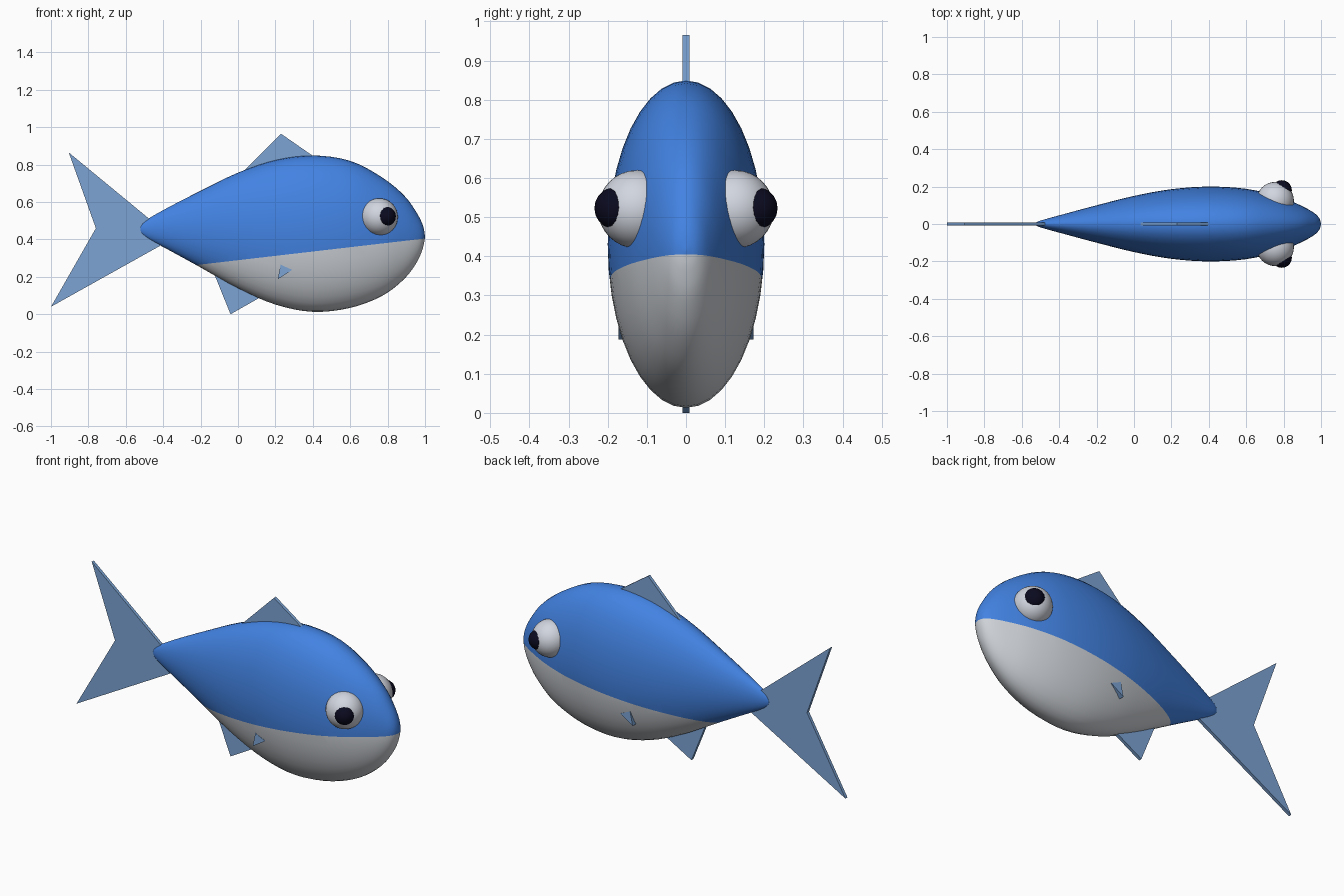
import bpy, bmesh, math
from mathutils import Vector

if "Cube" in bpy.data.objects:
    bpy.data.objects.remove(bpy.data.objects["Cube"])


def material(name, rgb):
    m = bpy.data.materials.new(name)
    m.diffuse_color = (*rgb, 1)
    m.use_nodes = True
    m.node_tree.nodes["Principled BSDF"].inputs["Base Color"].default_value = m.diffuse_color
    return m


BLUE = material("body blue", (0.055, 0.225, 0.76))
BELLY = material("belly grey", (0.62, 0.65, 0.69))
FIN = material("fin blue", (0.20, 0.37, 0.66))
WHITE = material("eye white", (0.64, 0.67, 0.74))
BLACK = material("pupil black", (0.003, 0.003, 0.014))


def finish(name, bm, mats, angle):
    bmesh.ops.recalc_face_normals(bm, faces=bm.faces[:])
    me = bpy.data.meshes.new(name)
    bm.to_mesh(me)
    bm.free()
    ob = bpy.data.objects.new(name, me)
    bpy.context.collection.objects.link(ob)
    for m in mats:
        me.materials.append(m)
    if angle:
        bpy.ops.object.select_all(action='DESELECT')
        ob.select_set(True)
        bpy.context.view_layer.objects.active = ob
        bpy.ops.object.shade_smooth_by_angle(angle=math.radians(angle))
    return ob


def spline(rows, steps):
    """Smooth curve through the given rows."""
    p = [Vector(r) for r in rows]
    p = [p[0] * 2 - p[1]] + p + [p[-1] * 2 - p[-2]]
    out = []
    for i in range(1, len(p) - 2):
        a, b, c, d = p[i - 1:i + 3]
        for k in range(steps):
            t = k / steps
            out.append(0.5 * (2 * b + (c - a) * t + (2 * a - 5 * b + 4 * c - d) * t**2
                              + (3 * b - a - 3 * c + d) * t**3))
    return out + [p[-2]]


# Body: elliptical sections given as x, top, bottom, half width
sections = [
    (-0.53, 0.455, 0.45, 0.002), (-0.515, 0.485, 0.428, 0.013), (-0.47, 0.517, 0.397, 0.027),
    (-0.36, 0.578, 0.338, 0.057), (-0.2, 0.66, 0.25, 0.10), (0.0, 0.757, 0.138, 0.15),
    (0.2, 0.825, 0.052, 0.186), (0.4, 0.849, 0.013, 0.20), (0.6, 0.82, 0.034, 0.188),
    (0.77, 0.732, 0.098, 0.149), (0.89, 0.633, 0.19, 0.10), (0.96, 0.535, 0.285, 0.061),
    (0.99, 0.47, 0.36, 0.032), (1.0, 0.418, 0.412, 0.002)]
SIDES = 40
bm = bmesh.new()
rings = []
for x, top, bot, w in spline(sections, 4):
    mid, h = (top + bot) / 2, (top - bot) / 2
    rings.append([bm.verts.new((x, w * math.sin(a), mid + h * math.cos(a)))
                  for a in (2 * math.pi * i / SIDES for i in range(SIDES))])
for r, s in zip(rings, rings[1:]):
    for i in range(SIDES):
        j = (i + 1) % SIDES
        bm.faces.new((r[i], r[j], s[j], s[i]))
bm.faces.new(rings[0])
bm.faces.new(rings[-1])

# Belly colour below a sloping cut
cut_point, cut_normal = Vector((1, 0, 0.405)), Vector((-0.116, 0, 1)).normalized()
bmesh.ops.bisect_plane(bm, geom=bm.verts[:] + bm.edges[:] + bm.faces[:], dist=1e-5,
                       plane_co=cut_point, plane_no=cut_normal)
for f in bm.faces:
    c = f.calc_center_median()
    f.material_index = int((c - cut_point).dot(cut_normal) < 0 and c.x > -0.4)
finish("body", bm, [BLUE, BELLY], 50)


def plate(name, outline, y0, y1):
    """Flat fin with an x-z outline, spanning y0 to y1."""
    bm = bmesh.new()
    f = bm.faces.new([bm.verts.new((x, y0, z)) for x, z in outline])
    ext = bmesh.ops.extrude_face_region(bm, geom=[f])
    bmesh.ops.translate(bm, vec=(0, y1 - y0, 0),
                        verts=[v for v in ext["geom"] if isinstance(v, bmesh.types.BMVert)])
    finish(name, bm, [FIN], 0)


# Fins on the centre line
plate("tail_fin", [(-0.905, 0.865), (-0.76, 0.46), (-1.0, 0.04), (-0.40, 0.375), (-0.45, 0.49)],
      -0.009, 0.009)
plate("dorsal_fin", [(0.03, 0.765), (0.23, 0.965), (0.41, 0.84), (0.22, 0.78)], -0.009, 0.009)
plate("anal_fin", [(-0.125, 0.21), (-0.04, 0.0), (0.11, 0.085), (0.02, 0.2)], -0.009, 0.009)


def ball(name, center, radius, segs, mat):
    bm = bmesh.new()
    bmesh.ops.create_uvsphere(bm, u_segments=segs, v_segments=segs // 2, radius=radius)
    bmesh.ops.translate(bm, verts=bm.verts[:], vec=center)
    finish(name, bm, [mat], 40)


# Side fins, eyes and pupils on both sides
for side, s in (("right", -1), ("left", 1)):
    plate(side + "_side_fin", [(0.228, 0.265), (0.29, 0.237), (0.212, 0.187)], s * 0.135, s * 0.172)
    ball(side + "_eye", (0.755, s * 0.125, 0.52), 0.1, 32, WHITE)
    ball(side + "_pupil", (0.79, s * 0.18, 0.523), 0.054, 20, BLACK)
